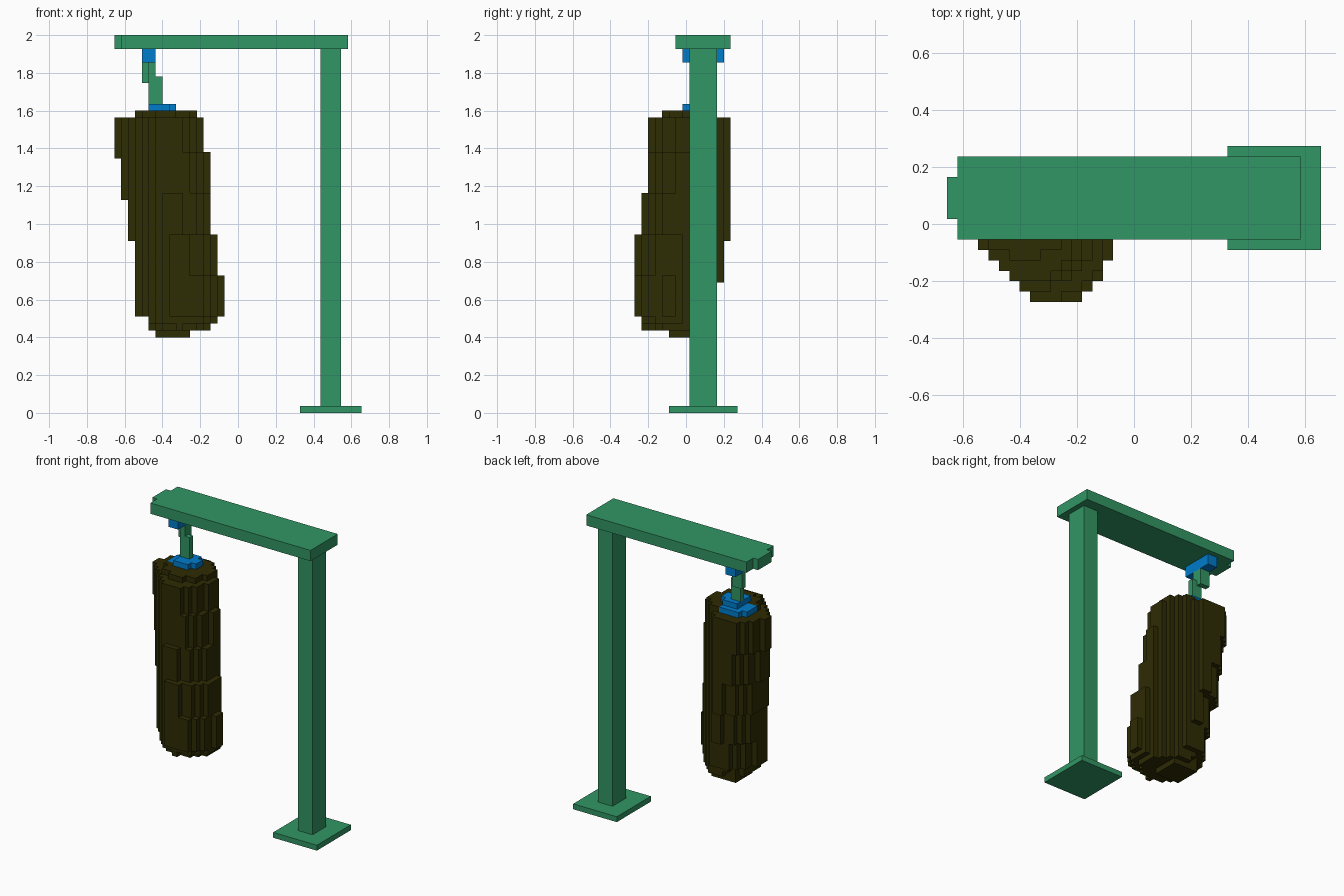
import bpy, bmesh, math
from mathutils import Vector

if "Cube" in bpy.data.objects:
    bpy.data.objects.remove(bpy.data.objects["Cube"], do_unlink=True)

V = 2 / 55                              # size of one block
ORIGIN = Vector((-18, -7.5, 0))         # grid corner, in blocks


def material(name, rgb):
    m = bpy.data.materials.new(name)
    m.use_nodes = True
    m.diffuse_color = (*rgb, 1)
    m.node_tree.nodes["Principled BSDF"].inputs["Base Color"].default_value = (*rgb, 1)
    return m


GREEN = material("painted green", (0.031, 0.305, 0.128))
BLUE = material("bright blue", (0.0, 0.20, 0.60))
BROWN = material("dark olive brown", (0.027, 0.025, 0.001))


def finish(name, bm, mat):
    me = bpy.data.meshes.new(name)
    bm.to_mesh(me)
    bm.free()
    me.materials.append(mat)
    ob = bpy.data.objects.new(name, me)
    bpy.context.collection.objects.link(ob)


def box(name, lo, hi, mat):
    """Cuboid between two grid corners."""
    bm = bmesh.new()
    bmesh.ops.create_cube(bm, size=1)
    lo, hi = Vector(lo), Vector(hi)
    for v in bm.verts:
        v.co = ((lo + hi) / 2 + v.co * (hi - lo) + ORIGIN) * V
    finish(name, bm, mat)


def blocks(name, cells, mat):
    """Outer skin of a set of unit blocks, with coplanar faces merged."""
    bm = bmesh.new()
    made = {}

    def vert(p):
        if p not in made:
            made[p] = bm.verts.new((Vector(p) + ORIGIN) * V)
        return made[p]

    for c in cells:
        for axis in range(3):
            for side in (0, 1):
                near = list(c)
                near[axis] += 2 * side - 1
                if tuple(near) in cells:
                    continue
                ring = []
                for a, b in ((0, 0), (1, 0), (1, 1), (0, 1)):
                    p = list(c)
                    p[axis] += side
                    p[(axis + 1) % 3] += a
                    p[(axis + 2) % 3] += b
                    ring.append(vert(tuple(p)))
                bm.faces.new(ring if side else ring[::-1])
    bmesh.ops.dissolve_limit(bm, angle_limit=math.radians(1),
                             verts=bm.verts[:], edges=bm.edges[:])
    finish(name, bm, mat)


def cell_box(lo, hi):
    return {(i, j, k) for i in range(lo[0], hi[0])
            for j in range(lo[1], hi[1]) for k in range(lo[2], hi[2])}


# Stand
box("base_plate", (27, 5, 0), (36, 15, 1), GREEN)
box("post", (30, 8, 1), (33, 12, 53), GREEN)
box("top_beam", (1, 6, 53), (34, 14, 55), GREEN)
box("beam_end_tab", (0, 8, 53), (1, 12, 55), GREEN)

# Hanger: bracket and a stepped pair of links
box("hanger_bracket", (4, 7, 51), (6, 13, 53), BLUE)
box("upper_link", (4, 10, 48), (6, 11, 51), GREEN)
blocks("lower_link", cell_box((5, 9, 45), (6, 10, 51)) | cell_box((6, 9, 45), (7, 10, 49)), GREEN)

# Stepped, tilted collar on top of the bag
collar = cell_box((5, 7, 44), (8, 11, 45)) | cell_box((8, 8, 44), (9, 10, 45))
collar |= cell_box((3, 8, 43), (8, 12, 44)) - {(3, 11, 43)}
blocks("bag_collar", collar, BLUE)


# Leaning punch bag: five bands, each six blocks high and stepped sideways,
# with smaller layers closing both ends
BAND_CENTRES = [(9.5, 6.0), (9.0, 6.5), (8.0, 7.5), (7.5, 8.0), (6.5, 8.0)]
END_LAYERS = {11: (8.5, 7.5, 2.9), 12: (9.5, 6.2, 4.7),
              13: (10.0, 6.0, 5.5), 43: (7.5, 8.3, 4.2)}


def in_bag(i, j, k):
    x, y = i + 0.5, j + 0.5
    if k in END_LAYERS:
        cx, cy, radius = END_LAYERS[k]
        if k == 43 and x - y < -4:      # the tilted top drops at the back
            return False
    else:
        # band joints sit one block lower on the back right half
        lowered = y - x > 0.2 * (k - 29) - 1
        cx, cy = BAND_CENTRES[min(4, (k - 14 + lowered) // 6)]
        radius = 6.3
    flat = abs(x + y - 15.4) <= 6.5     # two flattened sides
    return flat and math.hypot(x - cx, y - cy) <= radius


bag = {c for c in cell_box((0, 0, 11), (18, 15, 44)) if in_bag(*c)} - collar
blocks("punch_bag", bag, BROWN)
